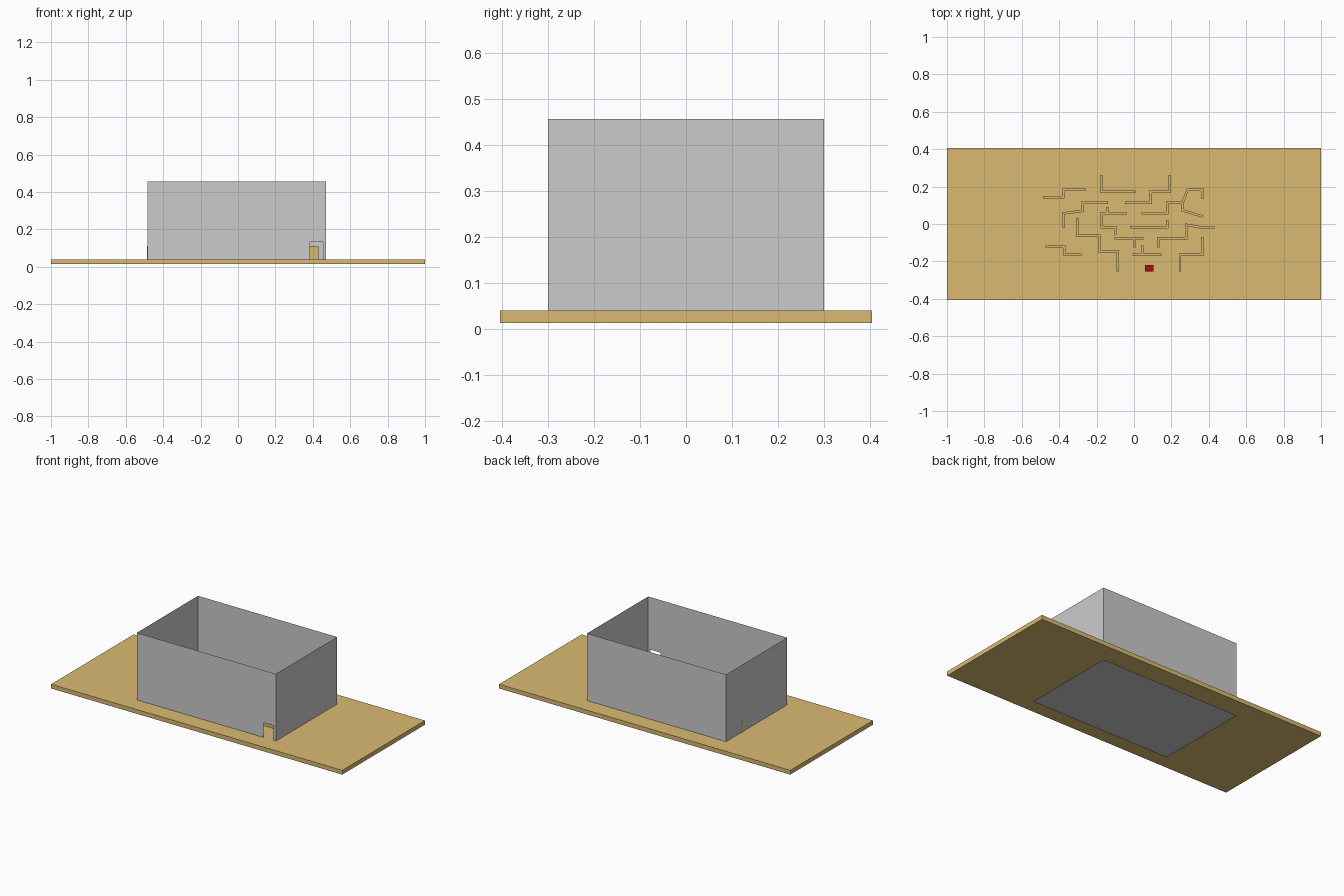
import bpy, bmesh
from mathutils import Vector

if "Cube" in bpy.data.objects:
    bpy.data.objects.remove(bpy.data.objects["Cube"])

TOP = 0.04         # top of the board
MAZE_TOP = 0.11


def material(name, rgb):
    m = bpy.data.materials.new(name)
    m.diffuse_color = (*rgb, 1)
    m.use_nodes = True
    m.node_tree.nodes["Principled BSDF"].inputs["Base Color"].default_value = m.diffuse_color
    return m


wood = material("wood", (0.71, 0.49, 0.17))
red = material("red", (0.4, 0.004, 0.006))


def finish(name, bm, mat=None, normals=True):
    if normals:
        bmesh.ops.recalc_face_normals(bm, faces=bm.faces)
    me = bpy.data.meshes.new(name)
    bm.to_mesh(me)
    bm.free()
    ob = bpy.data.objects.new(name, me)
    bpy.context.collection.objects.link(ob)
    if mat:
        me.materials.append(mat)
    return ob


def box(name, x0, x1, y0, y1, z0, z1, mat=None):
    bm = bmesh.new()
    bmesh.ops.create_cube(bm, size=1)
    for v in bm.verts:
        v.co = Vector((x0 + (v.co.x + .5) * (x1 - x0),
                       y0 + (v.co.y + .5) * (y1 - y0),
                       z0 + (v.co.z + .5) * (z1 - z0)))
    return finish(name, bm, mat)


def sheet(name, outlines):
    """Zero-thickness polygons."""
    bm = bmesh.new()
    for pts in outlines:
        bm.faces.new([bm.verts.new(p) for p in pts])
    bmesh.ops.remove_doubles(bm, verts=bm.verts, dist=1e-5)
    return finish(name, bm, normals=False)


def maze_wall(*path, t=0.0065):
    """Mitred upright strip along a path; t is half its thickness."""
    p = [Vector(q) for q in path]
    dirs = [(b - a).normalized() for a, b in zip(p, p[1:])]
    left, right = [], []
    for i, q in enumerate(p):
        d0, d1 = dirs[max(i - 1, 0)], dirs[min(i, len(dirs) - 1)]
        n0, n1 = Vector((-d0.y, d0.x)), Vector((-d1.y, d1.x))
        m = (n0 + n1) * (t / (1 + n0.dot(n1)))
        left.append(q + m)
        right.append(q - m)
    bm = bmesh.new()
    lo = [bm.verts.new((q.x, q.y, TOP)) for q in left + right]
    hi = [bm.verts.new((q.x, q.y, MAZE_TOP)) for q in left + right]
    n = len(p)
    for i in range(n - 1):
        a, b, c, d = i, i + 1, n + i + 1, n + i
        bm.faces.new((hi[a], hi[b], hi[c], hi[d]))
        bm.faces.new((lo[a], lo[b], lo[c], lo[d]))
        bm.faces.new((lo[a], lo[b], hi[b], hi[a]))
        bm.faces.new((lo[c], lo[d], hi[d], hi[c]))
    for a, b in ((0, n), (n - 1, 2 * n - 1)):
        bm.faces.new((lo[a], lo[b], hi[b], hi[a]))
    finish("maze_wall", bm, wood)


# Board
box("board", -1, 1, -0.405, 0.405, 0.0135, TOP, wood)

# Thin enclosure walls with a doorway in the front, and the sheet under the board
X0, X1, Y, H = -0.485, 0.47, 0.3, 0.457
D0, D1, DH = 0.385, 0.454, 0.131
sheet("enclosure", [
    [(X0, -Y, TOP), (D0, -Y, TOP), (D0, -Y, DH), (D1, -Y, DH),
     (D1, -Y, TOP), (X1, -Y, TOP), (X1, -Y, H), (X0, -Y, H)],
    [(X1, -Y, TOP), (X1, Y, TOP), (X1, Y, H), (X1, -Y, H)],
    [(X1, Y, TOP), (X0, Y, TOP), (X0, Y, H), (X1, Y, H)],
    [(X0, Y, TOP), (X0, -Y, TOP), (X0, -Y, H), (X0, Y, H)],
])
sheet("underside_sheet", [[(X0, Y, 0), (X1, Y, 0), (X1, -Y, 0), (X0, -Y, 0)]])

# Maze, back rows
maze_wall((-.487, .143), (-.377, .143), (-.377, .184), (-.257, .184))
maze_wall((-.174, .262), (-.174, .173), (.007, .173))
maze_wall((-.047, .114), (.09, .114), (.09, .173), (.19, .173), (.19, .262))
maze_wall((-.377, -.022), (-.377, .057), (-.276, .07), (-.276, .114), (-.14, .114))
maze_wall((-.037, .057), (-.172, .057), (-.172, -.018), (-.1, -.018), (-.1, -.055))
maze_wall((-.144, .057), (-.144, .09))
maze_wall((.04, .057), (.178, .057), (.178, .114), (.26, .114), (.287, .184),
          (.365, .184), (.365, .135))
maze_wall((.26, .114), (.26, .073), (.37, .04))

# Maze, front rows
maze_wall((-.022, -.018), (.178, -.018), (.178, .018))
maze_wall((-.304, .032), (-.304, -.063), (-.186, -.063), (-.186, -.146),
          (-.086, -.146), (-.086, -.254))
maze_wall((-.105, -.077), (.05, -.077))
maze_wall((.002, -.077), (.002, -.125))
maze_wall((.13, -.125), (.13, -.077), (.28, -.077), (.28, -.004), (.37, -.02), (.43, -.02))
maze_wall((-.474, -.121), (-.373, -.121), (-.373, -.163), (-.28, -.163))
maze_wall((-.008, -.163), (.15, -.163))
maze_wall((.045, -.163), (.045, -.114))
maze_wall((.246, -.255), (.246, -.164), (.366, -.164), (.366, -.07))

# Small red block in the maze
box("red_block", .06, .103, -.255, -.22, TOP, TOP + .04, red)
